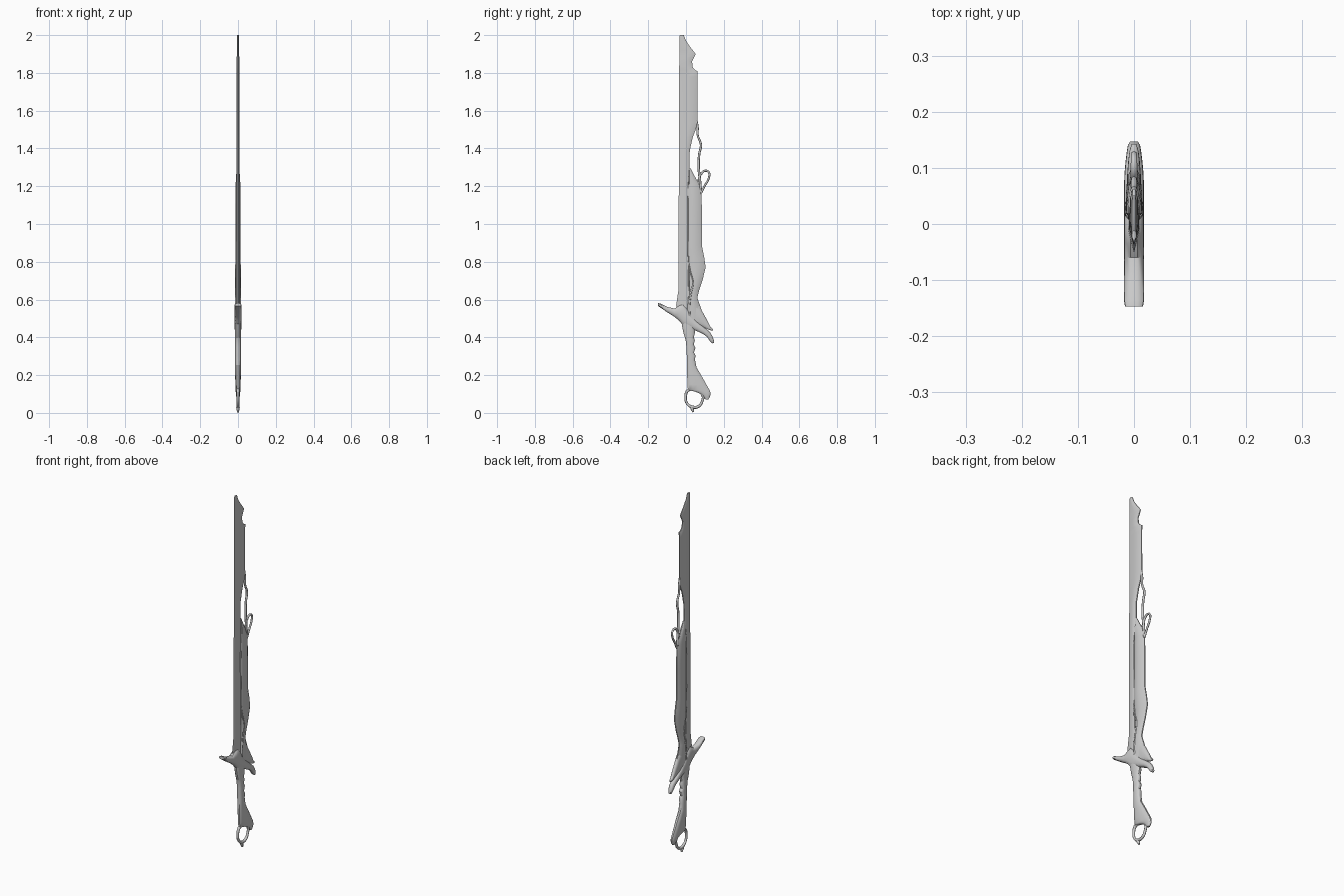
import bpy, bmesh

# Cross-sections: (fraction across the width, fraction of half thickness)
WEDGE = [(0, 0), (.5, 1), (.85, .9), (1, .35)]
FLAT = [(0, .55), (.12, 1), (.5, 1), (.8, .75), (1, .2)]
ROUND = [(0, .35), (.08, .7), (.25, .95), (.5, 1), (.75, .95), (.92, .7), (1, .35)]


def finish(obj, angle=0.6):
    bpy.ops.object.select_all(action='DESELECT')
    obj.select_set(True)
    bpy.context.view_layer.objects.active = obj
    bpy.ops.object.shade_smooth_by_angle(angle=angle)


def loft(name, rows, section, along='z'):
    """Skin rows of (position, low side, high side, half thickness)."""
    bm = bmesh.new()
    loop = [(u, w) for u, w in section] + [(u, -w) for u, w in reversed(section) if w > 0]
    rings = []
    for t, a, b, h in rows:
        ring = []
        for u, w in loop:
            s = a + (b - a) * u
            ring.append(bm.verts.new((w * h, s, t) if along == 'z' else (w * h, t, s)))
        rings.append(ring)
    n = len(loop)
    for r, q in zip(rings, rings[1:]):
        for i in range(n):
            bm.faces.new((r[i], r[(i + 1) % n], q[(i + 1) % n], q[i]))
    bm.faces.new(rings[0])
    bm.faces.new(rings[-1])
    bmesh.ops.recalc_face_normals(bm, faces=bm.faces)
    mesh = bpy.data.meshes.new(name)
    bm.to_mesh(mesh)
    bm.free()
    obj = bpy.data.objects.new(name, mesh)
    bpy.context.collection.objects.link(obj)
    finish(obj)
    return obj


def tube(name, pts, radius, x=0, cyclic=False):
    """Round tendril through (y, z, radius factor) points."""
    cu = bpy.data.curves.new(name, 'CURVE')
    cu.dimensions = '3D'
    cu.bevel_depth = radius
    cu.bevel_resolution = 2
    cu.resolution_u = 5
    cu.use_fill_caps = True
    sp = cu.splines.new('BEZIER')
    sp.bezier_points.add(len(pts) - 1)
    sp.use_cyclic_u = cyclic
    for p, (y, z, r) in zip(sp.bezier_points, pts):
        p.co = (x, y, z)
        p.radius = r
        p.handle_left_type = p.handle_right_type = 'AUTO'
    obj = bpy.data.objects.new(name, cu)
    bpy.context.collection.objects.link(obj)
    return obj


# Long blade with the broken, notched tip
loft("blade", [
    (.50, -.04, .03, .010), (.57, -.052, .03, .010), (.65, -.040, .03, .010),
    (1.0, -.040, .025, .009), (1.28, -.037, .018, .008), (1.39, -.036, .020, .008),
    (1.46, -.036, .036, .008), (1.50, -.036, .052, .008), (1.54, -.036, .060, .008),
    (1.78, -.036, .060, .007), (1.808, -.036, .062, .007), (1.815, -.036, .048, .007),
    (1.83, -.036, .036, .007), (1.86, -.035, .032, .007), (1.88, -.035, .042, .007),
    (1.90, -.035, .051, .006), (1.92, -.035, .036, .006), (1.94, -.035, .020, .006),
    (1.97, -.034, .000, .005), (1.99, -.034, -.008, .005), (2.0, -.033, -.012, .004)], WEDGE)

# Thicker back blade that flares into a spur at the guard
loft("back_blade", [
    (.47, .00, .07, .014), (.54, .005, .084, .014), (.61, .010, .060, .014),
    (.65, .014, .070, .014), (.70, .018, .087, .014), (.77, .014, .104, .014),
    (.82, .010, .097, .014), (.88, .010, .085, .014), (1.05, .010, .085, .013),
    (1.18, .010, .081, .013), (1.22, .012, .065, .012), (1.26, .015, .042, .010),
    (1.295, .018, .024, .005)], FLAT)
loft("back_spur", [
    (.04, .46, .60, .013), (.07, .46, .565, .013), (.09, .455, .53, .012),
    (.115, .442, .485, .010), (.13, .437, .455, .008), (.143, .436, .444, .004)],
    ROUND, 'y')

# Raised veins on both flat sides
for side in (-1, 1):
    tube("blade_vein", [(.012, .81, .4), (.022, .75, 1), (.036, .69, 1.2), (.026, .63, 1.2),
                        (.018, .57, 1.3), (.02, .50, 1.3)], .004, side * .012)
    tube("groove_rim", [(.014, 1.25, .4), (.011, 1.1, 1), (.012, .85, 1), (.016, .6, 1)],
         .003, side * .009)

# Tendril and loop behind the blade
tube("tendril", [(.056, 1.55, .8), (.061, 1.51, 1.1), (.062, 1.47, .9), (.079, 1.42, 1),
                 (.070, 1.37, 1), (.067, 1.30, 1.1), (.073, 1.24, 1.1), (.080, 1.16, 1)], .006)
tube("tendril_loop", [(.080, 1.165, 1), (.098, 1.20, .9), (.121, 1.245, .9), (.121, 1.274, .9),
                      (.100, 1.282, 1), (.080, 1.265, 1), (.068, 1.24, .8), (.058, 1.21, .7)], .006)

# Slanting crossguard with hooked rear prong
loft("guard", [
    (-.147, .565, .581, .016), (-.135, .557, .579, .018), (-.10, .533, .561, .018),
    (-.06, .508, .552, .018), (-.035, .487, .568, .018), (-.015, .462, .575, .018),
    (.005, .45, .555, .018), (.03, .445, .515, .018), (.06, .432, .482, .018),
    (.09, .418, .457, .017), (.112, .402, .440, .015), (.128, .378, .426, .013),
    (.140, .368, .405, .011), (.147, .370, .385, .007)], ROUND, 'y')

# Grip with finger ridges, widening into a swept pommel
loft("grip", [
    (.072, .103, .118, .006), (.085, .094, .127, .009), (.10, .080, .130, .011),
    (.112, .050, .128, .012), (.122, .010, .124, .013), (.15, .008, .108, .014),
    (.20, .006, .080, .015), (.24, .005, .056, .015), (.28, .005, .048, .015),
    (.305, .004, .050, .015), (.32, .003, .042, .015), (.345, .002, .050, .015),
    (.362, .001, .041, .015), (.385, -.002, .047, .015), (.40, -.006, .041, .015),
    (.425, -.014, .048, .016), (.46, -.021, .046, .016), (.52, -.03, .04, .016)], ROUND)

# Pommel ring and its tip
tube("pommel_ring", [(.012, .121, 1.1), (-.002, .085, .9), (.006, .050, .9), (.034, .031, 1.1),
                     (.066, .034, 1), (.085, .060, .9), (.088, .095, 1), (.050, .120, 1)],
     .0075, cyclic=True)
tube("pommel_tip", [(.030, .032, 1.2), (.034, .018, 1), (.039, .004, .6)], .008)
